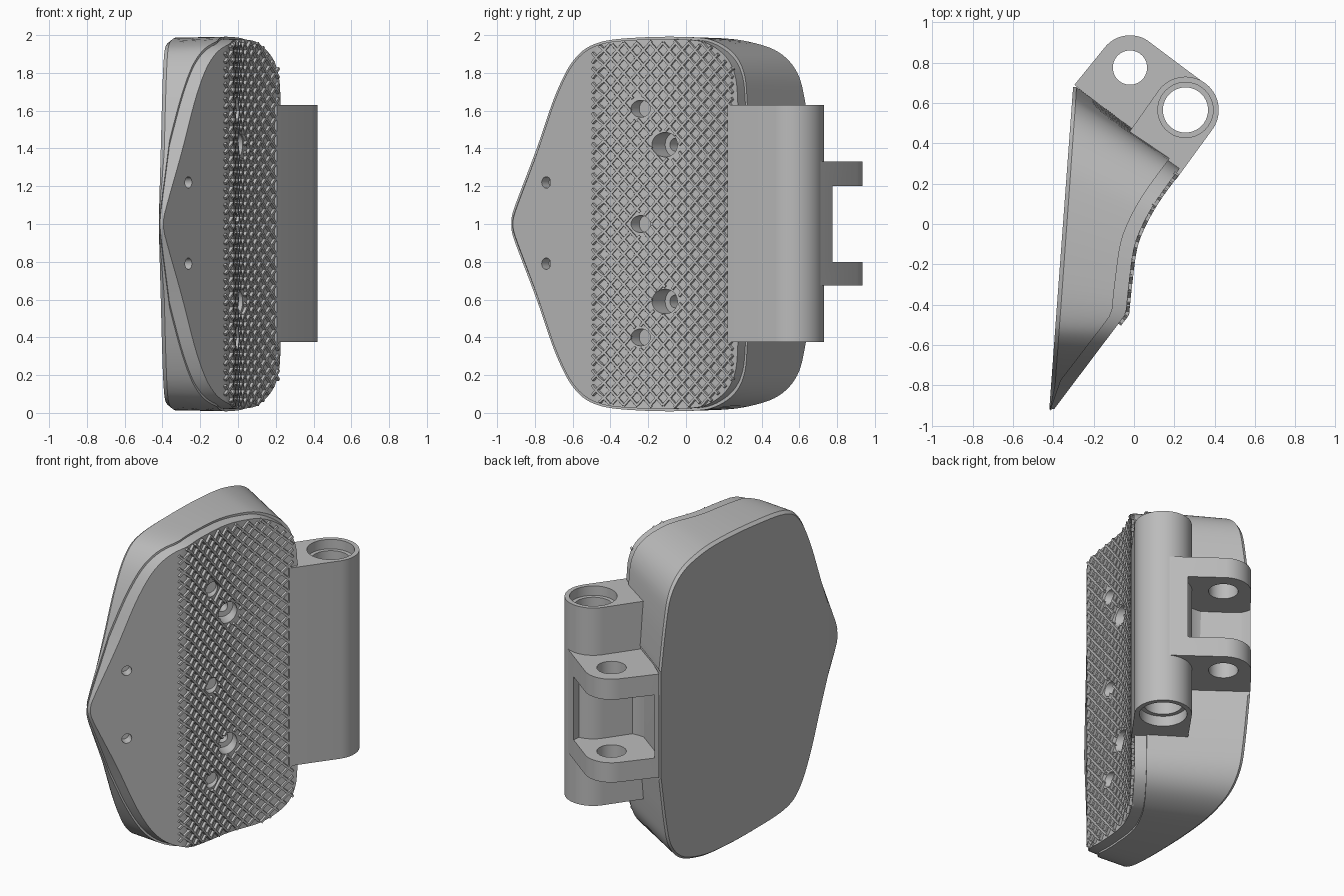
import bpy, bmesh, math
from mathutils import Vector

cube = bpy.data.objects.get("Cube")
if cube:
    bpy.data.objects.remove(cube, do_unlink=True)

grey = bpy.data.materials.new("mid_grey")
grey.use_nodes = True
grey.diffuse_color = (0.5, 0.5, 0.5, 1)
grey.node_tree.nodes["Principled BSDF"].inputs["Base Color"].default_value = (0.5, 0.5, 0.5, 1)


def finish(bm, name):
    """Turn a bmesh into a grey object."""
    bmesh.ops.recalc_face_normals(bm, faces=bm.faces)
    mesh = bpy.data.meshes.new(name)
    bm.to_mesh(mesh)
    bm.free()
    mesh.materials.append(grey)
    obj = bpy.data.objects.new(name, mesh)
    bpy.context.collection.objects.link(obj)
    return obj


def skin(bm, rings):
    """Join closed rings of points into a capped solid."""
    rows = [[bm.verts.new(p) for p in ring] for ring in rings]
    n = len(rows[0])
    for a, b in zip(rows, rows[1:]):
        for i in range(n):
            j = (i + 1) % n
            bm.faces.new((a[i], a[j], b[j], b[i]))
    bm.faces.new(rows[0])
    bm.faces.new(rows[-1])


def spline(points, steps):
    """Catmull-Rom curve through 2D points."""
    pts = [Vector(p) for p in points]
    pts = [2 * pts[0] - pts[1]] + pts + [2 * pts[-1] - pts[-2]]
    out = []
    for a, b, c, d in zip(pts, pts[1:], pts[2:], pts[3:]):
        for k in range(steps):
            t = k / steps
            out.append(0.5 * (2 * b + (c - a) * t + (2 * a - 5 * b + 4 * c - d) * t * t
                              + (3 * b - a - 3 * c + d) * t ** 3))
    return out + [pts[-2]]


def lookup(curve, y):
    """Linear interpolation along a curve of (y, value)."""
    for a, b in zip(curve, curve[1:]):
        if y <= b[0]:
            break
    return a[1] + (b[1] - a[1]) * (y - a[0]) / (b[0] - a[0])


def cylinder(base, direction, radius, length):
    """Closed cylinder used as a cutter."""
    bm = bmesh.new()
    d = Vector(direction).normalized()
    u = d.orthogonal().normalized()
    v = d.cross(u)
    circle = [u * math.cos(i * math.tau / 40) * radius + v * math.sin(i * math.tau / 40) * radius
              for i in range(40)]
    skin(bm, [[Vector(base) + d * e + c for c in circle] for e in (0, length)])
    obj = finish(bm, "cutter")
    obj.hide_render = True
    return obj


def cut(objects, cutters):
    for obj in objects:
        bpy.context.view_layer.objects.active = obj
        for c in cutters:
            mod = obj.modifiers.new("cut", 'BOOLEAN')
            mod.operation = 'DIFFERENCE'
            mod.solver = 'EXACT'
            mod.object = c
            bpy.ops.object.modifier_apply(modifier=mod.name)
    for c in cutters:
        bpy.data.objects.remove(c, do_unlink=True)


def hull_prism(name, points, z0, z1):
    bm = bmesh.new()
    for x, y in points:
        bm.verts.new((x, y, z0))
        bm.verts.new((x, y, z1))
    bmesh.ops.convex_hull(bm, input=bm.verts)
    bmesh.ops.dissolve_limit(bm, angle_limit=0.01, verts=bm.verts, edges=bm.edges)
    return finish(bm, name)


def disc(c, r):
    return [(c[0] + r * math.cos(i * math.tau / 64), c[1] + r * math.sin(i * math.tau / 64))
            for i in range(64)]


# Outlines as (y, half height), and the curved front surface as (y, x)
front_outline = spline([(-.93, .03), (-.91, .1), (-.8, .39), (-.69, .70), (-.59, .88), (-.46, .965),
                        (-.25, .99), (0, .99), (.12, .97), (.22, .90), (.27, .8), (.285, .65), (.29, .35)], 6)
back_outline = spline([(-.92, .03), (-.9, .1), (-.79, .39), (-.68, .69), (-.58, .87), (-.45, .95),
                       (-.15, .98), (.15, .985), (.34, .965), (.5, .91), (.6, .80), (.645, .63), (.69, .35)], 6)
front_curve = [Vector((-.94, -.413))] + spline([(-.445, -.04), (-.3, -.025), (-.12, .0), (.0, .045),
                                                (.13, .12), (.3, .245)], 6)


def front_x(y):
    return lookup(front_curve, y)


def back_x(y):
    return -.42 + (y + .92) * .074


def mirrored(points):
    """Ring of points above mid height and their mirror below."""
    return [(x, y, 1 + h) for x, y, h in points] + [(x, y, 1 - h) for x, y, h in reversed(points)]


# Wedge body and its slightly inset front layer
body_rings, layer_rings = [], []
for f, b in zip(front_outline, back_outline):
    p = Vector((front_x(f[0]), f[0], f[1]))
    q = Vector((back_x(b[0]), b[0], b[1]))
    gap = (q - p).length
    ledge = p.lerp(q, min(.6, .07 / gap))
    rim = q.lerp(p, min(.2, .02 / gap))
    inner = Vector((back_x(b[0] * .985), b[0] * .985, max(.01, b[1] - .015)))
    body_rings.append(mirrored([ledge, rim, inner]))
    y = f[0] * .98 - .005
    h = max(.015, f[1] - .014)
    top = Vector((front_x(y), y, h))
    under = top.lerp(Vector((q.x, q.y, h)), min(.7, .09 / gap))
    layer_rings.append(mirrored([top, under]))
bm = bmesh.new()
skin(bm, body_rings)
body = finish(bm, "wedge_body")
bm = bmesh.new()
skin(bm, layer_rings)
layer = finish(bm, "front_layer")

# Blind holes: angled screw pockets, shallow dimples and small front holes
wall = Vector((-.81, .58, 0))
outward = Vector((.58, .81, 0))
cutters, keepouts = [], []
for y, z, r, depth in [(-.11, 1.42, .065, .09), (-.11, .59, .065, .09), (-.11, 1.42, .034, .2), (-.11, .59, .034, .2),
                       (-.24, 1.61, .045, .05), (-.24, 1.0, .045, .05), (-.24, .4, .045, .05),
                       (-.74, 1.22, .03, .06), (-.74, .79, .03, .06)]:
    start = Vector((front_x(y), y, z))
    d = wall if y > -.7 else Vector((-.77, .63, 0))
    cutters.append(cylinder(start - d * .12, d, r, depth + .12))
    keepouts.append((y, z, r + .005))
cut([body, layer], cutters)

# Diamond grip ridges that follow the front surface
bm = bmesh.new()
for sign in (-1, 1):
    for k in range(-18, 19):
        run = []
        for i in range(62):
            y = -.49 + .74 * i / 60
            z = 1 + .08 * k + sign * 1.15 * (y + .12)
            inside = i < 61 and abs(z - 1) < lookup(front_outline, y) - .02
            if inside and all(math.hypot(y - a, z - b) > r for a, b, r in keepouts):
                slope = (front_x(y + .01) - front_x(y - .01)) / .02
                n = Vector((1, -slope, 0)).normalized()
                w = n.cross(Vector((slope, 1, sign * 1.15)).normalized()) * .009
                p = Vector((front_x(y), y, z))
                run.append([p - w - n * .01, p + w - n * .01, p + w * .7 + n * .016, p - w * .7 + n * .016])
            else:
                if len(run) > 1:
                    skin(bm, run)
                run = []
grip = finish(bm, "grip_ridges")

# Hinge barrel with a stepped bore
barrel_c, lug_c, up = (.255, .565), (-.02, .775), (0, 0, 1)
foot = Vector((barrel_c[0], barrel_c[1], 0)) - outward * .31
sides = [foot + wall * .163, foot - wall * .163]
barrel = hull_prism("hinge_barrel", disc(barrel_c, .165) + [(s.x, s.y) for s in sides], .375, 1.63)
cut([barrel], [cylinder((*barrel_c, .2), up, .112, 1.6),
               cylinder((*barrel_c, .3), up, .137, .14),
               cylinder((*barrel_c, 1.57), up, .137, .14)])

# Pair of hinge lugs joined by a scooped web
lugs = hull_prism("hinge_lugs", disc(lug_c, .16) + disc(barrel_c, .163) + [(-.295, .69), (-.03, .46)], .675, 1.33)
cut([lugs], [cylinder((*lug_c, .8), up, .265, .4),
             cylinder((*lug_c, .5), up, .085, 1),
             cylinder((*barrel_c, .5), up, .112, 1)])

# Smooth curved surfaces, keeping edges sharp
bpy.ops.object.select_all(action='DESELECT')
for obj in (body, layer, barrel, lugs):
    obj.select_set(True)
bpy.context.view_layer.objects.active = body
bpy.ops.object.shade_smooth_by_angle(angle=math.radians(28))
